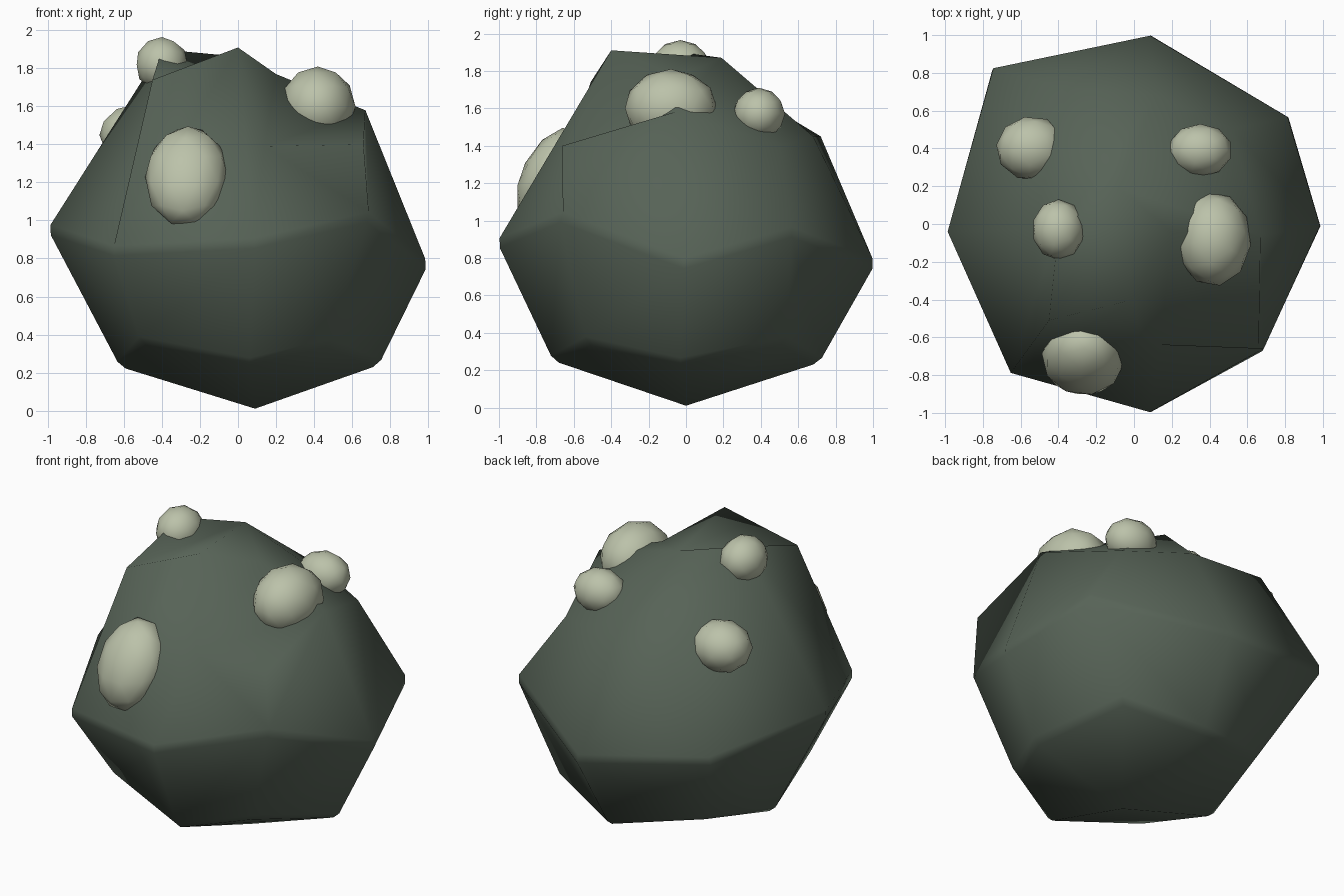
import bpy, bmesh, math
from mathutils import Vector, Matrix

if "Cube" in bpy.data.objects:
    bpy.data.objects.remove(bpy.data.objects["Cube"])


def material(name, rgb):
    m = bpy.data.materials.new(name)
    m.diffuse_color = (*rgb, 1)
    m.use_nodes = True
    m.node_tree.nodes["Principled BSDF"].inputs["Base Color"].default_value = m.diffuse_color
    return m


stone = material("dark green stone", (0.095, 0.125, 0.095))
pale = material("pale sage", (0.50, 0.54, 0.40))


def add_object(name, bm, mat, angle):
    me = bpy.data.meshes.new(name)
    bmesh.ops.recalc_face_normals(bm, faces=bm.faces[:])
    bm.to_mesh(me)
    bm.free()
    me.materials.append(mat)
    ob = bpy.data.objects.new(name, me)
    bpy.context.collection.objects.link(ob)
    bpy.ops.object.select_all(action='DESELECT')
    ob.select_set(True)
    bpy.context.view_layer.objects.active = ob
    bpy.ops.object.shade_smooth_by_angle(angle=math.radians(angle))
    return ob


# Boulder: rounded cube of 3 x 3 x 3 points; each layer is its centre (or None)
# followed by the ring E, NE, N, NW, W, SW, S, SE
RING = [(1, 0), (1, 1), (0, 1), (-1, 1), (-1, 0), (-1, -1), (0, -1), (1, -1)]
LAYERS = {
    -1: [(.09, 0, 0.01), (.74, -.03, .24), (.53, .53, .35), (.06, .71, .24), (-.51, .52, .35),
         (-.62, -.02, .23), (-.51, -.53, .36), (.06, -.71, .25), (.48, -.53, .35)],
    0: [None, (1, -.01, .77), (.83, .57, .94), (.09, 1.01, .77), (-.76, .83, .91),
        (-1, -.04, .95), (-.66, -.80, .84), (.09, -1.01, .88), (.69, -.68, 1.02)],
    1: [(-.08, .19, 1.87), (.67, -.06, 1.58), (.52, .50, 1.40), (.12, .68, 1.45), (-.38, .72, 1.45),
        (-.40, -.03, 1.90), (-.45, -.51, 1.74), (.0, -.40, 1.91), (.66, -.66, 1.40)],
}
bm = bmesh.new()
grid = {}
for k, pts in LAYERS.items():
    for ij, p in zip([(0, 0)] + RING, pts):
        if p:
            grid[(*ij, k)] = bm.verts.new(p)
# two extra points shape the ledge at the front right
foot = bm.verts.new((.14, -.64, 1.39))
brow = bm.verts.new((.20, -.04, 1.77))
pole, east, front, corner = (grid[q] for q in ((0, 0, 1), (1, 0, 1), (0, -1, 1), (1, -1, 1)))

for axis in range(3):
    for side in (-1, 1):
        for a in (-1, 0):
            for b in (-1, 0):
                keys = []
                for u, v in ((a, b), (a + 1, b), (a + 1, b + 1), (a, b + 1)):
                    key = [u, v]
                    key.insert(axis, side)
                    keys.append(tuple(key))
                vs = [grid[q] for q in keys]
                if {pole, east, front, corner} == set(vs):
                    for tri in ((front, brow, pole), (pole, brow, east), (front, foot, brow),
                                (brow, foot, east), (foot, corner, east)):
                        bm.faces.new(tri)
                elif front in vs and corner in vs:
                    low_s, low_se = grid[(0, -1, 0)], grid[(1, -1, 0)]
                    bm.faces.new((front, low_s, foot))
                    bm.faces.new((foot, low_s, low_se))
                    bm.faces.new((foot, low_se, corner))
                elif (-1, 1, 1) in keys and (0, 1, 0) in keys:
                    nw, n, low_n, low_nw = (grid[q] for q in ((-1, 1, 1), (0, 1, 1), (0, 1, 0), (-1, 1, 0)))
                    bm.faces.new((nw, n, low_n))
                    bm.faces.new((nw, low_n, low_nw))
                else:
                    bm.faces.new(vs)
bmesh.ops.recalc_face_normals(bm, faces=bm.faces[:])

# narrow chamfer along the lower and middle rings
rims = []
for k in (-1, 0):
    for i in range(8):
        pair = (grid[(*RING[i], k)], grid[(*RING[i - 1], k)])
        rims += [e for e in pair[0].link_edges if pair[1] in e.verts]
bmesh.ops.bevel(bm, geom=rims, offset=0.03, segments=1, affect='EDGES', profile=0.5)
add_object("boulder", bm, stone, 75)


# Pale lumps half sunk into the boulder: centre, outward direction, radii
def lump(name, centre, out, radii, spin):
    bm = bmesh.new()
    bmesh.ops.create_icosphere(bm, subdivisions=2, radius=1)
    rot = Vector(out).to_track_quat('Z', 'Y').to_matrix().to_4x4()
    bm.transform(Matrix.Translation(centre) @ rot @ Matrix.Diagonal((*radii, 1))
                 @ Matrix.Rotation(math.radians(spin), 4, 'Z'))
    add_object(name, bm, pale, 60)


UP = (0, 0, 1)
lump("front_lump", (-.27, -.71, 1.23), (-.1, -.87, .45), (.22, .29, .17), 18)
lump("right_lump", (.42, -.08, 1.60), UP, (.20, .25, .21), 10)
lump("top_lump", (-.40, -.03, 1.82), UP, (.14, .16, .145), 0)
lump("back_right_lump", (.35, .39, 1.57), UP, (.17, .14, .14), 0)
lump("left_lump", (-.54, .40, 1.45), UP, (.19, .17, .16), 12)
